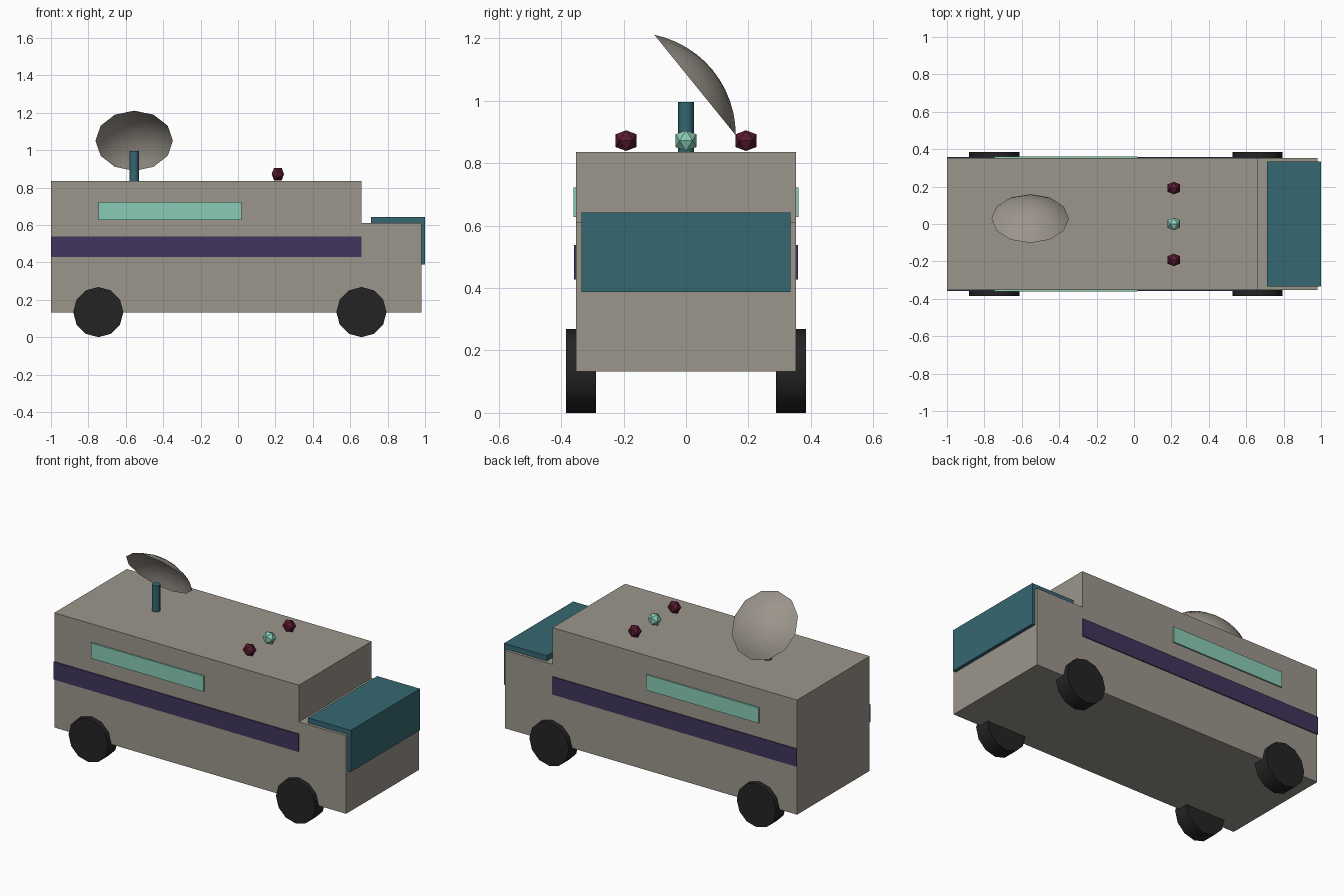
import bpy, bmesh, math
from mathutils import Vector, Matrix

cube = bpy.data.objects.get("Cube")
if cube:
    bpy.data.objects.remove(cube, do_unlink=True)


def material(name, rgb):
    m = bpy.data.materials.new(name)
    m.use_nodes = True
    colour = (*rgb, 1)
    m.diffuse_color = colour
    m.node_tree.nodes["Principled BSDF"].inputs["Base Color"].default_value = colour
    return m


GREY = material("warm_grey", (0.33, 0.30, 0.26))
TEAL = material("dark_teal", (0.036, 0.135, 0.165))
MINT = material("mint", (0.25, 0.60, 0.46))
PURPLE = material("deep_purple", (0.052, 0.035, 0.11))
MAROON = material("maroon", (0.10, 0.011, 0.028))
RUBBER = material("tyre_black", (0.017, 0.017, 0.017))


def finish(name, bm, mat, matrix=None, smooth=False):
    if matrix:
        bm.transform(matrix)
    mesh = bpy.data.meshes.new(name)
    bm.to_mesh(mesh)
    bm.free()
    mesh.materials.append(mat)
    ob = bpy.data.objects.new(name, mesh)
    bpy.context.collection.objects.link(ob)
    if smooth:
        bpy.ops.object.select_all(action="DESELECT")
        ob.select_set(True)
        bpy.context.view_layer.objects.active = ob
        bpy.ops.object.shade_smooth_by_angle(angle=math.radians(50))
    return ob


def box(name, mat, x, y, z):
    bm = bmesh.new()
    bmesh.ops.create_cube(bm, size=1)
    size = Matrix.Diagonal((x[1] - x[0], y[1] - y[0], z[1] - z[0], 1))
    centre = Matrix.Translation((sum(x) / 2, sum(y) / 2, sum(z) / 2))
    return finish(name, bm, mat, centre @ size)


def cylinder(name, mat, radius, depth, sides, matrix):
    bm = bmesh.new()
    bmesh.ops.create_cone(bm, cap_ends=True, segments=sides,
                          radius1=radius, radius2=radius, depth=depth)
    return finish(name, bm, mat, matrix, smooth=True)


def beacon(name, mat, centre, radius):
    # icosahedron standing on an edge
    bm = bmesh.new()
    t = (1 + math.sqrt(5)) / 2
    scale = radius / math.hypot(1, t)
    for a in (-1, 1):
        for b in (-t, t):
            for v in ((a, 0, b), (0, b, a), (b, a, 0)):
                bm.verts.new(Vector(v) * scale)
    bmesh.ops.convex_hull(bm, input=bm.verts)
    return finish(name, bm, mat, Matrix.Translation(centre))


def dish(name, mat, radius, depth, sides, rings, matrix):
    # open spherical cap, rim centred on the origin, pole on +z
    ball = (radius ** 2 + depth ** 2) / (2 * depth)
    edge = math.asin(radius / ball)
    bm = bmesh.new()
    pole = bm.verts.new((0, 0, depth))
    previous = None
    for r in range(1, rings + 1):
        a = edge * r / rings
        z = ball * math.cos(a) - ball + depth
        ring = []
        for s in range(sides):
            turn = math.tau * s / sides
            ring.append(bm.verts.new((ball * math.sin(a) * math.cos(turn),
                                      ball * math.sin(a) * math.sin(turn), z)))
        for s in range(sides):
            n = (s + 1) % sides
            if previous:
                bm.faces.new((previous[s], ring[s], ring[n], previous[n]))
            else:
                bm.faces.new((pole, ring[s], ring[n]))
        previous = ring
    return finish(name, bm, mat, matrix, smooth=True)


# Body, cab and wrap-over windscreen
HALF = 0.352
box("van_body", GREY, (-1, 0.66), (-HALF, HALF), (0.132, 0.835))
box("cab", GREY, (0.66, 0.98), (-HALF, HALF), (0.132, 0.61))
box("windscreen", TEAL, (0.71, 1.0), (-0.335, 0.335), (0.388, 0.642))

# Stripe, side window and wheels on both flanks
for side, label in ((-1, "front"), (1, "back")):
    def flank(thick):
        return sorted((side * (HALF - 0.001), side * (HALF + thick)))
    box("stripe_" + label, PURPLE, (-1, 0.66), flank(0.006), (0.428, 0.537))
    box("side_window_" + label, MINT, (-0.745, 0.02), flank(0.0085), (0.627, 0.722))
    for x, end in ((-0.747, "right"), (0.66, "left")):
        place = Matrix.Translation((x, side * 0.336, 0.134))
        cylinder(f"wheel_{label}_{end}", RUBBER, 0.134, 0.096, 12,
                 place @ Matrix.Rotation(math.pi / 2, 4, "X"))

# Roof beacons
for label, y, mat in (("front", -0.192, MAROON), ("middle", 0, MINT), ("back", 0.192, MAROON)):
    beacon("beacon_" + label, mat, (0.213, y, 0.872), 0.039)

# Mast and tilted dish
cylinder("dish_mast", TEAL, 0.025, 0.175, 8, Matrix.Translation((-0.555, 0, 0.908)))
dish("dish", GREY, 0.207, 0.074, 12, 6,
     Matrix.Translation((-0.555, 0.029, 1.05)) @ Matrix.Rotation(-0.89, 4, "X"))
